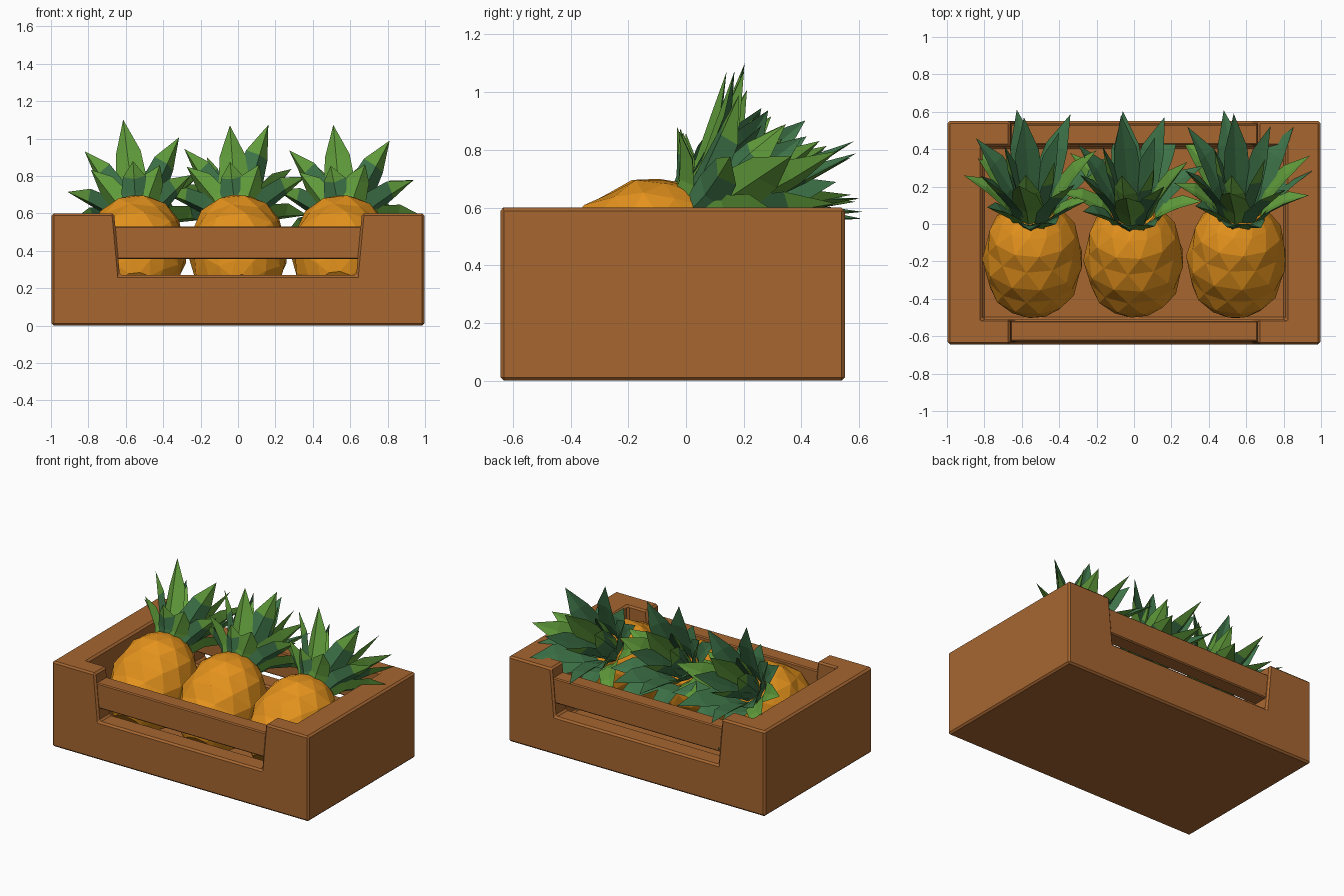
import bpy, bmesh, math, random
from mathutils import Vector, Matrix

if "Cube" in bpy.data.objects:
    bpy.data.objects.remove(bpy.data.objects["Cube"])

random.seed(4)


def material(name, col):
    m = bpy.data.materials.new(name)
    m.diffuse_color = (*col, 1)
    m.use_nodes = True
    m.node_tree.nodes["Principled BSDF"].inputs["Base Color"].default_value = m.diffuse_color
    return m


WOOD = material("brown wood", (0.38, 0.133, 0.03))
SKIN = material("golden skin", (0.78, 0.29, 0.012))
DARK = material("dark green", (0.048, 0.175, 0.066))
LIGHT = material("light green", (0.122, 0.342, 0.045))


def finish(bm, name, mats):
    bmesh.ops.recalc_face_normals(bm, faces=bm.faces)
    me = bpy.data.meshes.new(name)
    bm.to_mesh(me)
    bm.free()
    ob = bpy.data.objects.new(name, me)
    bpy.context.collection.objects.link(ob)
    for m in mats:
        me.materials.append(m)
    return ob


def extrude_xz(name, pts, y0, y1):
    """Prism from an x-z profile, running from y0 to y1."""
    bm = bmesh.new()
    a = [bm.verts.new((x, y0, z)) for x, z in pts]
    b = [bm.verts.new((x, y1, z)) for x, z in pts]
    bm.faces.new(a)
    bm.faces.new(b[::-1])
    n = len(pts)
    for i in range(n):
        bm.faces.new((a[i], b[i], b[(i + 1) % n], a[(i + 1) % n]))
    return finish(bm, name, [WOOD])


def box(name, x0, x1, y0, y1, z0, z1):
    return extrude_xz(name, [(x0, z0), (x1, z0), (x1, z1), (x0, z1)], y0, y1)


def bevel(ob, w):
    m = ob.modifiers.new("bevel", 'BEVEL')
    m.width, m.segments, m.limit_method = w, 1, 'ANGLE'


# crate: block with the inside and the long-side notches cut away
crate = box("crate", -0.997, 0.997, -0.643, 0.55, 0, 0.6)
cavity = box("cavity_cutter", -0.81, 0.81, -0.51, 0.415, 0.08, 0.9)
notch = extrude_xz("notch_cutter", [(-0.632, 0.27), (0.632, 0.27),
                                    (0.69, 0.9), (-0.69, 0.9)], -1, 1)
for cutter in (cavity, notch):
    m = crate.modifiers.new("cut", 'BOOLEAN')
    m.operation, m.object, m.solver = 'DIFFERENCE', cutter, 'EXACT'
    cutter.hide_render = True
    cutter.hide_set(True)
bevel(crate, 0.012)

# slats across the notches
for name, y in (("front_slat", -0.573), ("back_slat", 0.479)):
    s = extrude_xz(name, [(-0.65, 0.355), (0.65, 0.355), (0.67, 0.53), (-0.67, 0.53)],
                   y - 0.055, y + 0.055)
    bevel(s, 0.007)


def fruit_body(name, frame):
    """Faceted barrel made of staggered rings, every second ring sunken."""
    bm = bmesh.new()
    n, rows = 11, 9
    rings = []
    for r in range(rows):
        phi = math.radians(18 + 142 * r / (rows - 1))
        rad, h = 0.272 * math.sin(phi) ** 0.8, -0.335 * math.cos(phi)
        rad *= 0.95 if r % 2 else 1
        rings.append([bm.verts.new(frame @ Vector((
            rad * math.cos(2 * math.pi * (i + r % 2 / 2) / n),
            rad * math.sin(2 * math.pi * (i + r % 2 / 2) / n), h))) for i in range(n)])
    for r in range(rows - 1):
        a, b = rings[r], rings[r + 1]
        for i in range(n):
            j = (i + 1) % n
            if r % 2 == 0:
                bm.faces.new((a[i], a[j], b[i]))
                bm.faces.new((a[j], b[j], b[i]))
            else:
                bm.faces.new((a[i], b[j], b[i]))
                bm.faces.new((a[i], a[j], b[j]))
    bm.faces.new(rings[0])
    bm.faces.new(rings[-1])
    finish(bm, name, [SKIN])


def leaf(bm, frame, ang, spread, length, width, light_out, light_in):
    """Folded pointed blade, curling outwards from the crown axis."""
    out = Vector((math.cos(ang), math.sin(ang), 0))
    side = Vector((-math.sin(ang), math.cos(ang), 0))
    up = Vector((0, 0, 1))
    p = out * (0.02 + 0.07 * math.sin(spread))
    rows, step = [], length / 3
    for k, w in enumerate((0.6, 1.0, 0.8)):
        a = spread * (0.6 + 0.35 * k)
        nrm = out * math.cos(a) - up * math.sin(a)
        hw = side * width * w / 2
        rows.append([bm.verts.new(frame @ q) for q in
                     (p - hw, p + nrm * 0.014, p + hw, p + nrm * 0.036)])
        p = p + (out * math.sin(a) + up * math.cos(a)) * step
    tip = bm.verts.new(frame @ p)
    for k in range(3):
        for i in range(4):
            a, j = rows[k], (i + 1) % 4
            if k < 2:
                f = bm.faces.new((a[i], a[j], rows[k + 1][j], rows[k + 1][i]))
            else:
                f = bm.faces.new((a[i], a[j], tip))
            # inner faces mostly dark, outer faces light towards the tip
            f.material_index = int((k > 1 or light_out) if i >= 2 else light_in)
    bm.faces.new(rows[0])


def crown(name, frame):
    bm = bmesh.new()
    # count, spread, length, width per ring of leaves
    for ring, (n, spread, length, width) in enumerate(
            ((9, 54, 0.42, 0.15), (7, 34, 0.50, 0.17), (5, 14, 0.50, 0.16))):
        for i in range(n):
            ang = 2 * math.pi * (i + 0.5 * (ring % 2)) / n + random.uniform(-.12, .12)
            d = frame.to_3x3() @ Vector((math.cos(ang), math.sin(ang), 0))
            front = d.z / 0.77     # +1 towards the fruit's upper side, -1 below
            stretch = 1 - (0.38 if front > 0 and ring == 0 else 0.18) * front
            if front > 0 and ring == 1:
                stretch = 1 + 0.04 * front
            leaf(bm, frame, ang, math.radians(spread * random.uniform(0.9, 1.1)),
                 length * random.uniform(0.94, 1.06) * stretch, width,
                 i % 2, (i + ring) % 4 == 0)
    finish(bm, name, [DARK, LIGHT])


def aim(d, pos):
    return Matrix.Translation(pos) @ d.to_track_quat('Z', 'Y').to_matrix().to_4x4()


# three leaning fruits
for name, x, lean, elev in (("left", -0.54, 0.0, 38), ("middle", 0.0, -0.02, 40),
                            ("right", 0.55, 0.05, 37)):
    e = math.radians(elev)
    d = Vector((lean, math.cos(e), math.sin(e)))
    frame = aim(d, (x, -0.185, 0.397))
    fruit_body(name + "_fruit", frame)
    crown(name + "_crown", aim(d, frame @ Vector((0, 0, 0.27))))
